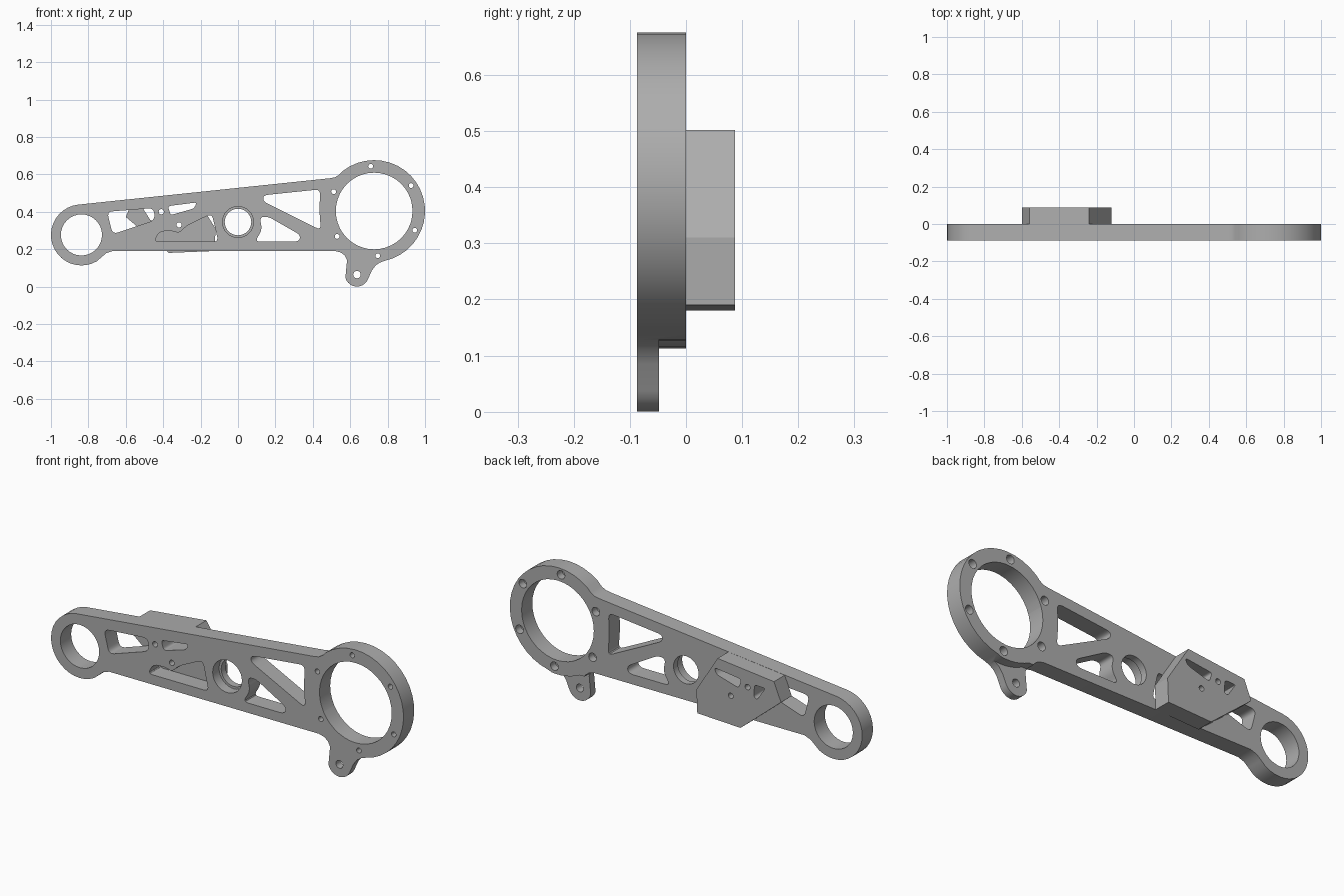
import bpy, bmesh, math
from mathutils import Vector

cube = bpy.data.objects.get("Cube")
if cube:
    bpy.data.objects.remove(cube, do_unlink=True)

grey = bpy.data.materials.new("machined_grey")
grey.use_nodes = True
GREY = (0.42, 0.42, 0.42, 1)
grey.diffuse_color = GREY
grey.node_tree.nodes["Principled BSDF"].inputs["Base Color"].default_value = GREY

FRONT, BACK = -0.087, 0.087


def arc(c, r, a0, a1, n):
    return [(c[0] + r * math.cos(math.radians(a0 + (a1 - a0) * i / n)),
             c[1] + r * math.sin(math.radians(a0 + (a1 - a0) * i / n))) for i in range(n + 1)]


def disc(c, r, n=32):
    return arc(c, r, 0, 360, n)[:-1]


def rounded(points, r=0.02, n=5):
    """Polygon with every corner replaced by a small curve."""
    out = []
    for i, p in enumerate(points):
        p = Vector(p)
        ends = []
        for q in (points[i - 1], points[(i + 1) % len(points)]):
            d = Vector(q) - p
            ends.append(p + d.normalized() * min(r, d.length * 0.45))
        for k in range(n + 1):
            t = k / n
            out.append(tuple(ends[0] * (1 - t) ** 2 + p * 2 * t * (1 - t) + ends[1] * t * t))
    return out


def prisms(name, outlines, y0, y1):
    """Extrude x-z outlines along y into one object."""
    bm = bmesh.new()
    for pts in outlines:
        f = bm.faces.new([bm.verts.new((x, y0, z)) for x, z in pts])
        ext = bmesh.ops.extrude_face_region(bm, geom=[f])
        verts = [v for v in ext["geom"] if isinstance(v, bmesh.types.BMVert)]
        bmesh.ops.translate(bm, verts=verts, vec=(0, y1 - y0, 0))
    bmesh.ops.recalc_face_normals(bm, faces=bm.faces)
    me = bpy.data.meshes.new(name)
    bm.to_mesh(me)
    bm.free()
    ob = bpy.data.objects.new(name, me)
    me.materials.append(grey)
    bpy.context.collection.objects.link(ob)
    return ob


def cut(ob, outlines, y0=-0.2, y1=0.2):
    cutter = prisms("cutter", outlines, y0, y1)
    cutter.hide_render = True
    mod = ob.modifiers.new("cut", 'BOOLEAN')
    mod.operation, mod.solver, mod.object = 'DIFFERENCE', 'EXACT', cutter
    bpy.context.view_layer.update()
    me = bpy.data.meshes.new_from_object(ob.evaluated_get(bpy.context.evaluated_depsgraph_get()))
    ob.modifiers.clear()
    ob.data = me
    bpy.data.objects.remove(cutter, do_unlink=True)


def smooth(ob):
    bpy.ops.object.select_all(action='DESELECT')
    ob.select_set(True)
    bpy.context.view_layer.objects.active = ob
    bpy.ops.object.shade_smooth_by_angle(angle=math.radians(30))


small_eye, big_eye, hub, tab_eye = (-0.837, 0.276), (0.728, 0.404), (0, 0.345), (0.636, 0.064)

# Main plate outline: small eye, straight underside, tab, big eye, sloping top
outline = arc(small_eye, 0.163, 96, 300, 20)
outline += [(-0.73, 0.157), (-0.705, 0.178), (-0.67, 0.19),
            (0.52, 0.19), (0.55, 0.182), (0.572, 0.165), (0.583, 0.14)]
outline += arc(tab_eye, 0.064, 195, 335, 10)
outline += [(0.715, 0.085), (0.735, 0.112), (0.758, 0.128)]
outline += arc(big_eye, 0.272, -78, 128, 22)
outline += [(0.54, 0.597), (0.518, 0.584), (0.49, 0.579)]
plate = prisms("main_plate", [outline], FRONT, 0)

# Lightening windows
left_window = rounded([(-0.7, 0.40), (-0.45, 0.42), (-0.445, 0.355), (-0.67, 0.28)], 0.03)
slot = rounded([(-0.375, 0.43), (-0.22, 0.45), (-0.235, 0.418), (-0.36, 0.382)], 0.015)
lower_window = rounded([(-0.45, 0.24), (-0.42, 0.295), (-0.35, 0.298), (-0.315, 0.285),
                        (-0.275, 0.325), (-0.14, 0.39), (-0.105, 0.24)], 0.028)
upper_triangle = rounded([(0.135, 0.488), (0.44, 0.52), (0.435, 0.41),
                          (0.443, 0.302), (0.135, 0.455)], 0.03)
lower_triangle = rounded([(0.09, 0.24), (0.13, 0.305), (0.115, 0.37), (0.16, 0.375),
                          (0.335, 0.275), (0.325, 0.24)], 0.03)
pins = [disc((-0.41, 0.40), 0.014, 16), disc((-0.315, 0.33), 0.014, 16)]

# Bores and the bolt circle
bolts = [(big_eye[0] + 0.24 * math.cos(math.radians(34.5 + 60 * i)),
          big_eye[1] + 0.24 * math.sin(math.radians(34.5 + 60 * i))) for i in range(6)]
cut(plate, [left_window, slot, lower_window, upper_triangle, lower_triangle,
            disc(small_eye, 0.11), disc(big_eye, 0.205, 40), disc(hub, 0.071),
            disc(tab_eye, 0.02, 16)] + pins + [disc(b, 0.013, 16) for b in bolts])
cut(plate, [disc(hub, 0.083)], -0.2, -0.035)
cut(plate, [disc(b, 0.022, 16) for b in bolts], -0.04, 0.2)

# Thin the tab from behind, following the big eye
cut(plate, [arc(big_eye, 0.277, 243, 300, 10) + [(0.87, -0.1), (0.5, -0.1), (0.5, 0.157)]],
    -0.048, 0.2)
smooth(plate)

# Rear block, flush with the sloping top edge
block = prisms("rear_block", [[(-0.6, 0.372), (-0.37, 0.18), (-0.125, 0.19), (-0.12, 0.31),
                               (-0.24, 0.502), (-0.56, 0.468)]], 0, BACK)
corner_slot = rounded([(-0.51, 0.42), (-0.45, 0.422), (-0.445, 0.36), (-0.465, 0.35)], 0.012)
cut(block, [slot, corner_slot] + pins)
smooth(block)
